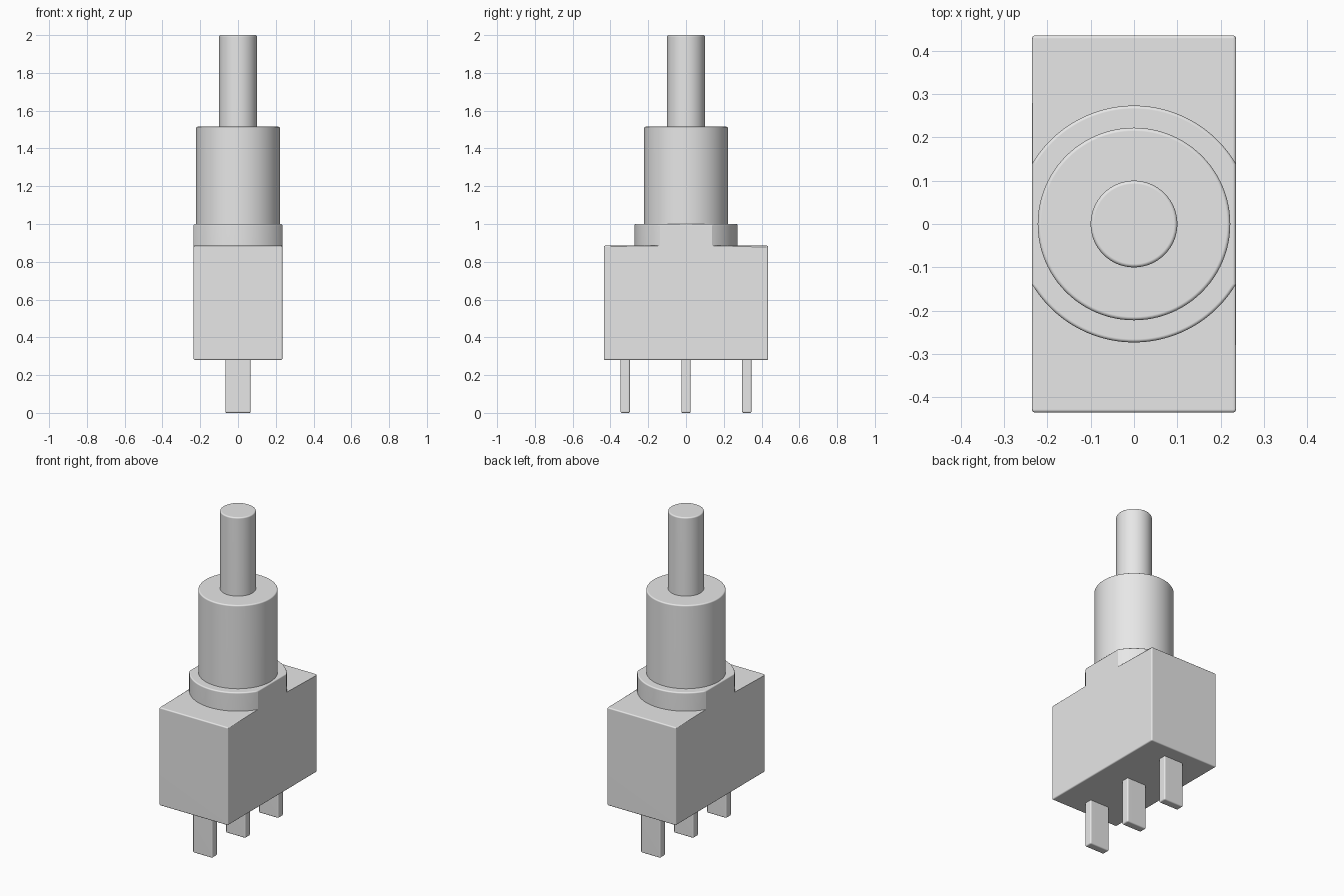
import bpy, bmesh, math

if "Cube" in bpy.data.objects:
    bpy.data.objects.remove(bpy.data.objects["Cube"])

metal = bpy.data.materials.new("light grey")
metal.diffuse_color = (0.8, 0.8, 0.8, 1)
metal.use_nodes = True
metal.node_tree.nodes["Principled BSDF"].inputs["Base Color"].default_value = metal.diffuse_color


def finish(name, bm, bevel, pick=lambda e: True):
    """Round the strong convex edges, then make a smooth-shaded object."""
    bmesh.ops.recalc_face_normals(bm, faces=bm.faces)
    bm.normal_update()
    edges = [e for e in bm.edges
             if e.calc_face_angle_signed(0) > math.radians(40) and pick(e)]
    bmesh.ops.bevel(bm, geom=edges, offset=bevel, segments=4, profile=0.5,
                    affect='EDGES', clamp_overlap=True)
    mesh = bpy.data.meshes.new(name)
    bm.to_mesh(mesh)
    bm.free()
    obj = bpy.data.objects.new(name, mesh)
    bpy.context.collection.objects.link(obj)
    mesh.materials.append(metal)
    bpy.ops.object.select_all(action='DESELECT')
    obj.select_set(True)
    bpy.context.view_layer.objects.active = obj
    bpy.ops.object.shade_smooth_by_angle(angle=math.radians(27))
    mod = obj.modifiers.new("flat_faces", 'WEIGHTED_NORMAL')
    mod.keep_sharp = True
    return obj


def cylinder(name, radius, z0, z1):
    bm = bmesh.new()
    bmesh.ops.create_cone(bm, cap_ends=True, segments=96, radius1=radius,
                          radius2=radius, depth=z1 - z0)
    bmesh.ops.translate(bm, verts=bm.verts, vec=(0, 0, (z0 + z1) / 2))
    return finish(name, bm, 0.008, lambda e: e.verts[0].co.z > z1 - 0.001
                  and e.verts[1].co.z > z1 - 0.001)


# Housing with a round collar whose sides are cut flush with the housing
W, D, Z0, Z1, Z2, R = 0.235, 0.435, 0.28, 0.885, 1.0, 0.273
flat = math.sqrt(R * R - W * W)
a0 = math.atan2(flat, W)
N = 40
angles = [a0 + (math.pi - 2 * a0) * i / N for i in range(N + 1)]
back = [(R * math.cos(a), R * math.sin(a)) for a in angles]    # right to left
front = [(-x, -y) for x, y in back]                            # left to right

bm = bmesh.new()


def ring(points, z):
    return [bm.verts.new((x, y, z)) for x, y in points]


corners = [(W, D), (-W, D), (-W, -D), (W, -D)]
bottom, top = ring(corners, Z0), ring(corners, Z1)
low_b, low_f = ring(back, Z1), ring(front, Z1)
high_b, high_f = ring(back, Z2), ring(front, Z2)
bm.faces.new(bottom)
bm.faces.new(high_b + high_f)
bm.faces.new([top[0], top[1]] + low_b[::-1])
bm.faces.new([top[2], top[3]] + low_f[::-1])
for i, j in ((0, 1), (2, 3)):
    bm.faces.new([bottom[i], bottom[j], top[j], top[i]])
for low, high in ((low_b, high_b), (low_f, high_f)):
    for i in range(N):
        bm.faces.new([low[i], low[i + 1], high[i + 1], high[i]])
bm.faces.new([bottom[1], bottom[2], top[2], low_f[0], high_f[0],
              high_b[-1], low_b[-1], top[1]])
bm.faces.new([bottom[3], bottom[0], top[0], low_b[0], high_b[0],
              high_f[-1], low_f[-1], top[3]])
finish("housing_with_collar", bm, 0.008)

# Bushing and push rod
cylinder("bushing", 0.222, 0.99, 1.515)
cylinder("push_rod", 0.1, 1.50, 2.0)

# Three flat terminal pins
for label, y in (("front", -0.322), ("middle", 0), ("back", 0.322)):
    bm = bmesh.new()
    bmesh.ops.create_cube(bm, size=1)
    bmesh.ops.scale(bm, verts=bm.verts, vec=(0.134, 0.05, 0.29))
    bmesh.ops.translate(bm, verts=bm.verts, vec=(0, y, 0.145))
    finish(label + "_terminal", bm, 0.008)
